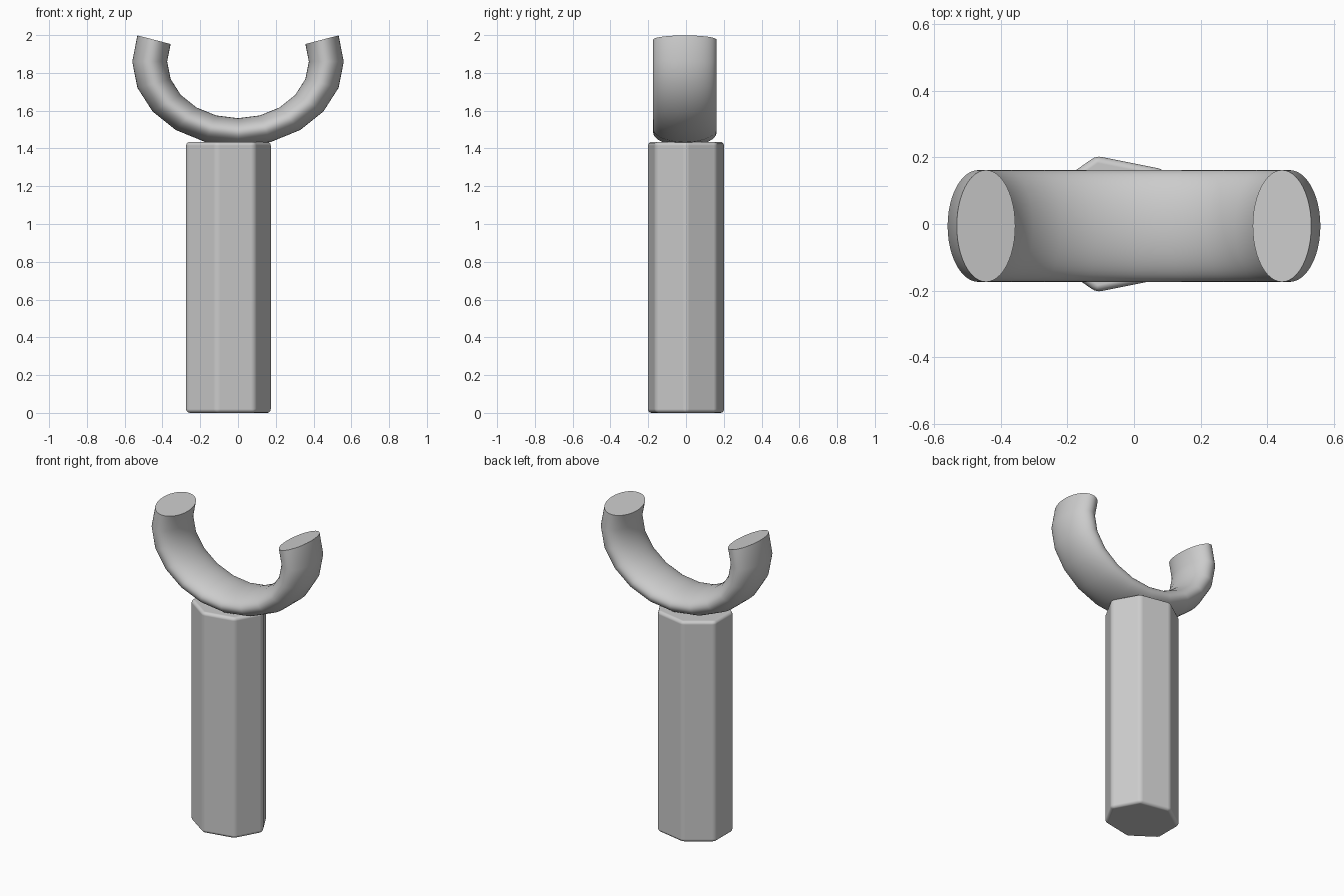
import bpy
import bmesh
from math import sin, cos, pi, radians
from mathutils import Vector

cube = bpy.data.objects.get("Cube")
if cube:
    bpy.data.objects.remove(cube, do_unlink=True)


def loft(name, sections):
    """Join matching cross-sections into a closed, capped solid."""
    bm = bmesh.new()
    loops = [[bm.verts.new(p) for p in section] for section in sections]
    for a, b in zip(loops, loops[1:]):
        for i in range(len(a)):
            j = (i + 1) % len(a)
            bm.faces.new((a[i], a[j], b[j], b[i]))
    bm.faces.new(loops[0])
    bm.faces.new(loops[-1])
    bmesh.ops.recalc_face_normals(bm, faces=bm.faces)
    mesh = bpy.data.meshes.new(name)
    bm.to_mesh(mesh)
    bm.free()
    obj = bpy.data.objects.new(name, mesh)
    bpy.context.collection.objects.link(obj)
    bpy.ops.object.select_all(action="DESELECT")
    obj.select_set(True)
    bpy.context.view_layer.objects.active = obj
    return obj


# Seven-sided post with softened edges
POST_HEIGHT = 1.435


def post_section(z):
    angles = [2 * pi * i / 7 for i in range(7)]
    return [Vector((-0.06 + 0.239 * cos(a), 0.21 * sin(a), z)) for a in angles]


post = loft("post", [post_section(0), post_section(POST_HEIGHT)])
bpy.ops.object.shade_smooth()
bevel = post.modifiers.new("soft_edges", "BEVEL")
bevel.width = 0.02
bevel.segments = 3
bevel.limit_method = "ANGLE"
bevel.harden_normals = True

# Open cradle: part of a ring, squashed in height, with a wide oval section
CENTRE = Vector((0, -0.006, 1.86))
MAJOR, MINOR, HALF_DEPTH, SQUASH = 0.4675, 0.0925, 0.168, 0.8
SIDES = 48


def cradle_section(angle):
    points = []
    for i in range(SIDES):
        t = 2 * pi * i / SIDES
        r = MAJOR + MINOR * cos(t)
        points.append(CENTRE + Vector((r * cos(angle), HALF_DEPTH * sin(t),
                                       SQUASH * r * sin(angle))))
    return points


cradle = loft("cradle", [cradle_section(radians(a)) for a in range(-198, 19, 18)])
bpy.ops.object.shade_smooth_by_angle(angle=radians(35))
